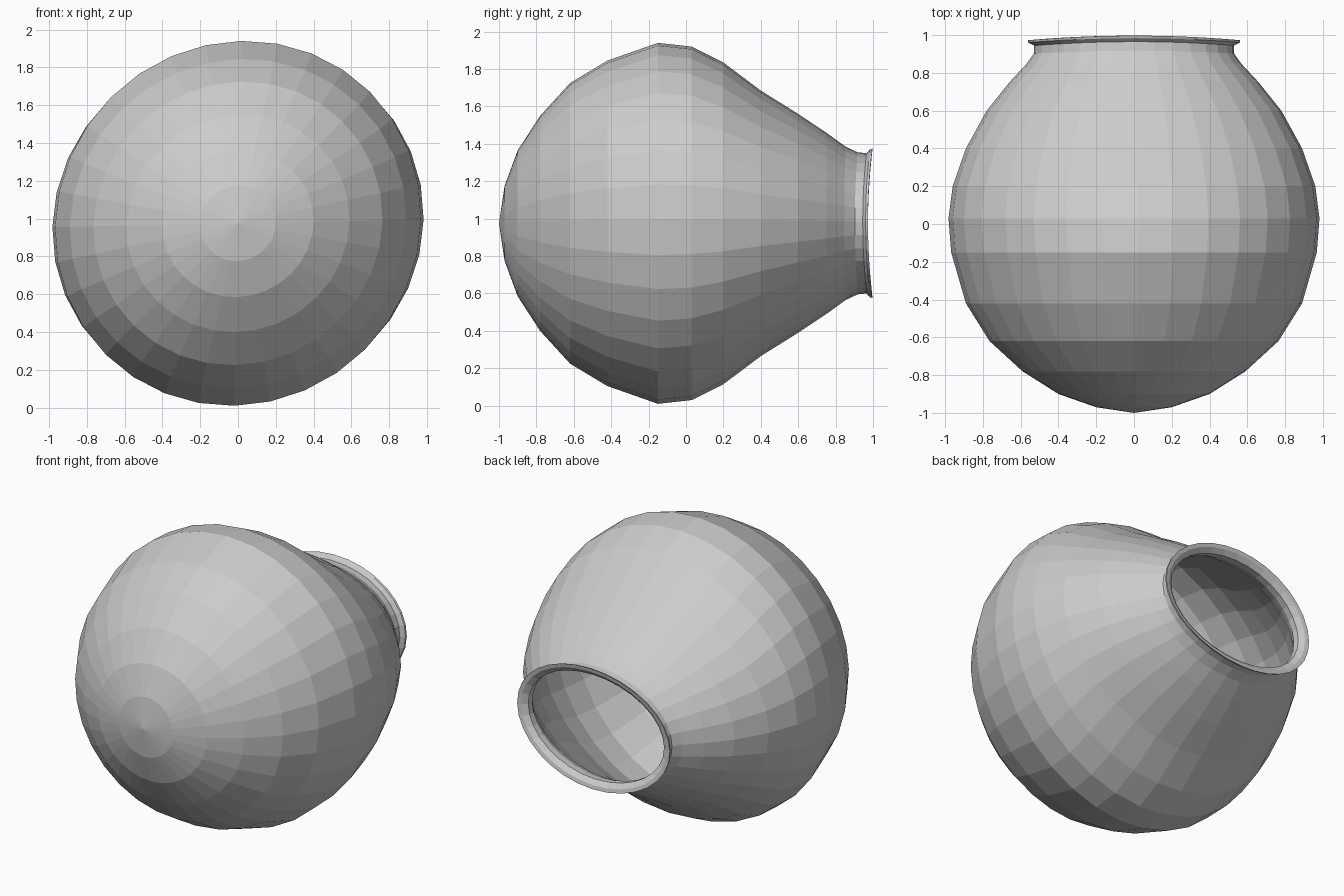
import bpy, bmesh, math

if "Cube" in bpy.data.objects:
    bpy.data.objects.remove(bpy.data.objects["Cube"])

SEG = 32
CZ = 0.975
# Outer stations: y, half width, half height
OUTER = [(-0.97, 0.20, 0.20), (-0.90, 0.40, 0.39), (-0.78, 0.59, 0.575),
         (-0.62, 0.765, 0.75), (-0.42, 0.89, 0.87), (-0.15, 0.968, 0.965),
         (0.03, 0.982, 0.945), (0.20, 0.96, 0.86), (0.40, 0.89, 0.71),
         (0.60, 0.78, 0.585), (0.75, 0.66, 0.485), (0.85, 0.57, 0.41),
         (0.91, 0.53, 0.38), (0.955, 0.53, 0.375), (0.972, 0.56, 0.395),
         (0.985, 0.562, 0.40)]
WALL = 0.03


def add_ring(bm, y, w, h):
    """Oval section, slightly skewed; the mouth is gently saddle shaped."""
    ring = []
    bend = 0.012 * max(0, (y - 0.8) / 0.18)
    for i in range(SEG):
        a = 2 * math.pi * i / SEG
        x, z = w * math.cos(a), h * math.sin(a)
        ring.append(bm.verts.new((x + 0.02 * z, y - bend * math.cos(2 * a),
                                  CZ + z + 0.02 * x)))
    return ring


def bridge(bm, a, b):
    for i in range(SEG):
        j = (i + 1) % SEG
        bm.faces.new((a[i], a[j], b[j], b[i]))


def cap(bm, ring, y):
    tip = bm.verts.new((0, y, CZ))
    for i in range(SEG):
        bm.faces.new((ring[i], ring[(i + 1) % SEG], tip))


# Pot: outer skin, flared lip, then the inner wall back to the far end
inner = [(y + (WALL if y < -0.7 else 0), w - WALL, h - WALL)
         for y, w, h in OUTER[:-2]]
stations = OUTER + [(0.98, 0.535, 0.375)] + inner[::-1]
bm = bmesh.new()
rings = [add_ring(bm, *s) for s in stations]
for a, b in zip(rings, rings[1:]):
    bridge(bm, a, b)
cap(bm, rings[0], -1.0)
cap(bm, rings[-1], -1.0 + WALL)
bmesh.ops.recalc_face_normals(bm, faces=bm.faces)
mesh = bpy.data.meshes.new("round_pot")
bm.to_mesh(mesh)
bm.free()
pot = bpy.data.objects.new("round_pot", mesh)
bpy.context.collection.objects.link(pot)
